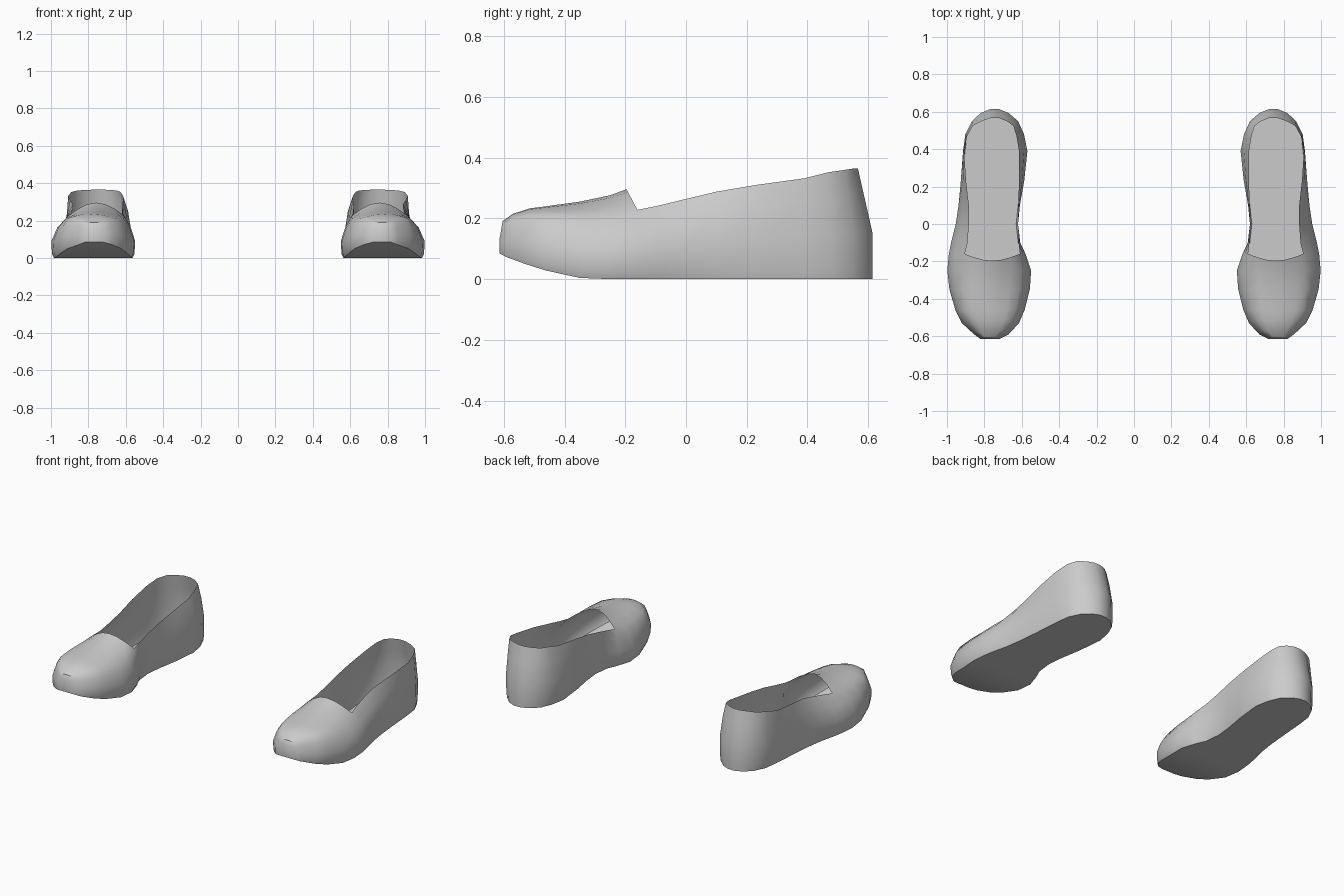
import bpy, bmesh, math

if "Cube" in bpy.data.objects:
    bpy.data.objects.remove(bpy.data.objects["Cube"])

# One flat grey for the whole pair
grey = bpy.data.materials.new("soft_grey")
grey.diffuse_color = (0.6, 0.6, 0.6, 1)
grey.use_nodes = True
grey.node_tree.nodes["Principled BSDF"].inputs["Base Color"].default_value = grey.diffuse_color

# Cross-sections from toe to heel:
# y, widest inner x, widest outer x, sole z, rim z, rim inner x, rim outer x, top-centre z, lean
SECTIONS = [
    (-0.615, 0.72, 0.82, 0.085, 0.185, 0.73, 0.81, 0.190, -0.010),
    (-0.590, 0.67, 0.855, 0.072, 0.200, 0.69, 0.84, 0.215, -0.020),
    (-0.530, 0.615, 0.920, 0.050, 0.210, 0.655, 0.88, 0.233, -0.015),
    (-0.460, 0.585, 0.955, 0.028, 0.212, 0.635, 0.91, 0.240, 0),
    (-0.350, 0.557, 0.987, 0.004, 0.212, 0.615, 0.92, 0.255, 0),
    (-0.250, 0.550, 0.998, 0, 0.214, 0.607, 0.918, 0.276, 0),
    (-0.160, 0.580, 0.990, 0, 0.228, 0.610, 0.905, 0.296, 0),
    (-0.100, 0.608, 0.978, 0, 0.240, 0.617, 0.890, 0, 0),
    (0.000, 0.620, 0.953, 0, 0.264, 0.620, 0.883, 0, 0),
    (0.100, 0.610, 0.938, 0, 0.288, 0.618, 0.883, 0, 0),
    (0.230, 0.587, 0.926, 0, 0.310, 0.615, 0.898, 0, 0),
    (0.390, 0.570, 0.914, 0, 0.332, 0.615, 0.908, 0, 0),
    (0.480, 0.588, 0.902, 0, 0.352, 0.628, 0.892, 0, 0.010),
    (0.550, 0.620, 0.867, 0, 0.360, 0.645, 0.862, 0, 0.025),
    (0.593, 0.670, 0.820, 0, 0.364, 0.680, 0.815, 0, 0.043),
    (0.614, 0.720, 0.770, 0, 0.365, 0.722, 0.768, 0, 0.048),
]
# Wall levels: share of height, share of half width, blend toward the rim
LEVELS = [(0, 0.94, 0), (0.10, 0.985, 0), (0.42, 1, 0), (0.76, 1, 0.4), (1, 1, 1)]


def wall(bm, s, side):
    """Points from the sole edge up to the rim on one side."""
    y, xl, xr, zb, zr, rl, rr, zc, lean = s
    mid = (xl + xr) / 2
    edge, rim = ((xl, rl), (xr, rr))[side]
    pts = []
    for h, w, blend in LEVELS:
        x = mid + (edge - mid) * w
        x += (rim - x) * blend
        pts.append(bm.verts.new((x, y - lean * max(0, h - 0.42) / 0.58, zb + (zr - zb) * h)))
    return pts


def vamp(bm, s, a, b):
    """Arch from the inner rim point to the outer one."""
    zr, zc, y = s[4], s[7], a.co.y
    pts = [a]
    for t in (0.17, 0.33, 0.5, 0.67, 0.83):
        rise = math.sin(math.pi * t)
        back = -0.036 * rise if s[0] == -0.16 else 0
        pts.append(bm.verts.new((a.co.x + (b.co.x - a.co.x) * t, y + back,
                                 zr + (zc - zr) * rise)))
    return pts + [b]


def strip(bm, p, q):
    for i in range(len(p) - 1):
        bm.faces.new((p[i], p[i + 1], q[i + 1], q[i]))


def build_shoe(name, sign):
    bm = bmesh.new()
    rows = [(wall(bm, s, 0), wall(bm, s, 1)) for s in SECTIONS]
    # side walls and sole
    for (l0, r0), (l1, r1) in zip(rows, rows[1:]):
        strip(bm, l0, l1)
        strip(bm, r0, r1)
        bm.faces.new((l0[0], r0[0], r1[0], l1[0]))
    # heel and toe ends
    for l, r in (rows[0], rows[-1]):
        strip(bm, l, r)
    # closed toe cover
    arches = [vamp(bm, s, l[-1], r[-1]) for s, (l, r) in zip(SECTIONS, rows) if s[7]]
    for p, q in zip(arches, arches[1:]):
        strip(bm, p, q)
    bm.faces.new(arches[0])
    for v in bm.verts:
        v.co.x *= sign
    bmesh.ops.recalc_face_normals(bm, faces=bm.faces)
    # keep the outside of the open shell facing out
    bm.normal_update()
    sole = min(bm.faces, key=lambda f: f.calc_center_median().z)
    if sole.normal.z > 0:
        bmesh.ops.reverse_faces(bm, faces=bm.faces)
    mesh = bpy.data.meshes.new(name)
    bm.to_mesh(mesh)
    bm.free()
    mesh.materials.append(grey)
    obj = bpy.data.objects.new(name, mesh)
    bpy.context.collection.objects.link(obj)
    bpy.ops.object.select_all(action='DESELECT')
    obj.select_set(True)
    bpy.context.view_layer.objects.active = obj
    bpy.ops.object.shade_smooth_by_angle(angle=math.radians(50))


build_shoe("right_shoe", 1)
build_shoe("left_shoe", -1)
